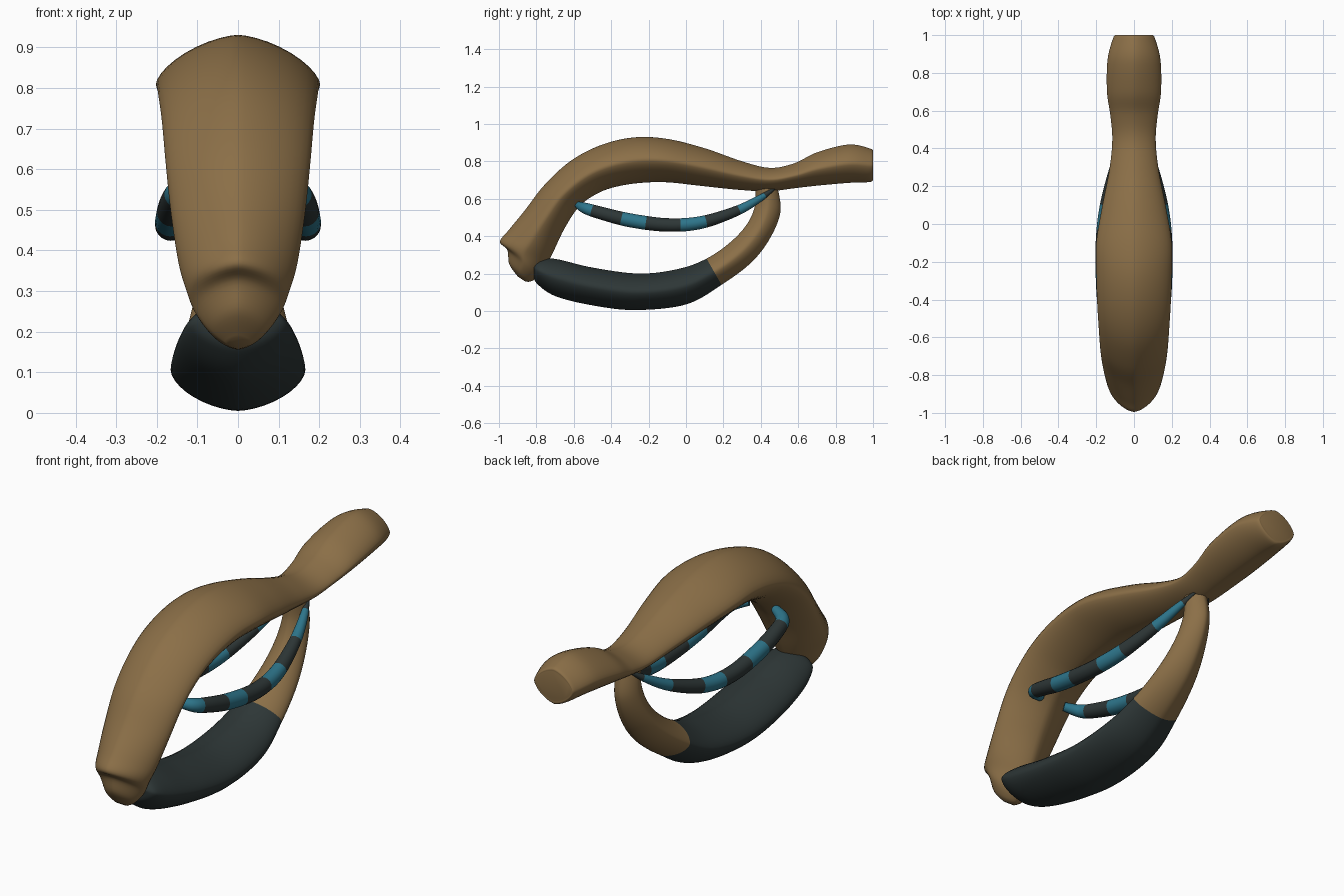
import bpy, bmesh
from math import sin, cos, pi, radians
from mathutils import Vector

if "Cube" in bpy.data.objects:
    bpy.data.objects.remove(bpy.data.objects["Cube"])


def material(name, colour):
    mat = bpy.data.materials.new(name)
    mat.use_nodes = True
    mat.diffuse_color = (*colour, 1)
    mat.node_tree.nodes["Principled BSDF"].inputs["Base Color"].default_value = (*colour, 1)
    return mat


brown = material("wood brown", (0.26, 0.16, 0.064))
dark = material("dark slate", (0.027, 0.038, 0.038))
teal = material("teal", (0.027, 0.18, 0.26))


def smooth_rows(rows, steps):
    """Catmull-Rom interpolation of every column of the station rows."""
    rows = [Vector(r) for r in rows]
    pts = [rows[0]] + rows + [rows[-1]]
    out = []
    for a, b, c, d in zip(pts, pts[1:], pts[2:], pts[3:]):
        for i in range(steps):
            t = i / steps
            m, n = (c - a) / 2, (d - b) / 2
            out.append(b + m * t + (3 * (c - b) - 2 * m - n) * t**2
                       + (2 * (b - c) + m + n) * t**3)
    return out + [rows[-1]]


def loft(name, frames, power, mats, pick, sides=40):
    """Skin rounded-diamond rings; each frame is centre, side axis, up axis."""
    bm = bmesh.new()
    rings = []
    for centre, side, up in frames:
        ring = []
        for k in range(sides):
            c, s = cos(2 * pi * k / sides), sin(2 * pi * k / sides)
            u = abs(c) ** (2 / power) * (1 if c > 0 else -1)
            v = abs(s) ** (2 / power) * (1 if s > 0 else -1)
            ring.append(bm.verts.new(centre + side * u + up * v))
        rings.append(ring)
    for i, (r, q) in enumerate(zip(rings, rings[1:])):
        colour = pick(i, (frames[i][0] + frames[i + 1][0]) / 2)
        for k in range(sides):
            j = (k + 1) % sides
            bm.faces.new((r[k], r[j], q[j], q[k])).material_index = colour
    for i, ring in ((0, rings[0]), (len(rings) - 1, rings[-1])):
        bm.faces.new(ring).material_index = pick(i, frames[i][0])
    bmesh.ops.recalc_face_normals(bm, faces=bm.faces)
    mesh = bpy.data.meshes.new(name)
    bm.to_mesh(mesh)
    bm.free()
    for mat in mats:
        mesh.materials.append(mat)
    obj = bpy.data.objects.new(name, mesh)
    bpy.context.collection.objects.link(obj)
    bpy.ops.object.select_all(action='DESELECT')
    obj.select_set(True)
    bpy.context.view_layer.objects.active = obj
    bpy.ops.object.shade_smooth_by_angle(angle=radians(45))


def bar_frames(rows, steps):
    """Stations: outer edge y, z, inner edge y, z, half width."""
    frames = []
    for oy, oz, iy, iz, w in smooth_rows(rows, steps):
        outer, inner = Vector((0, oy, oz)), Vector((0, iy, iz))
        frames.append(((outer + inner) / 2, Vector((w, 0, 0)), (outer - inner) / 2))
    return frames


# Arched upper body, from the tail handle to the notched nose
body = [
    (1, .85, 1, .71, .095), (.985, .868, .985, .69, .11),
    (.87, .89, .87, .685, .14), (.7, .848, .7, .67, .143),
    (.58, .79, .57, .655, .125), (.45, .765, .44, .64, .115),
    (.3, .8, .28, .648, .13), (.1, .87, .07, .67, .17),
    (-.1, .92, -.1, .688, .2), (-.28, .928, -.24, .685, .2),
    (-.46, .885, -.37, .665, .195), (-.62, .8, -.47, .63, .187),
    (-.76, .67, -.57, .56, .178), (-.86, .54, -.65, .44, .165),
    (-.95, .43, -.71, .315, .147), (-.995, .37, -.745, .25, .13),
    (-.955, .325, -.79, .185, .108), (-.945, .25, -.83, .158, .07),
    (-.9, .185, -.86, .158, .03),
]
loft("upper_body", bar_frames(body, 6), 1.55, [brown], lambda i, c: 0)

# Lower bar: dark grip in front, brown strut rising behind
lower = [
    (-.815, .2, -.81, .26, .08), (-.8, .15, -.77, .282, .12),
    (-.7, .08, -.68, .275, .145), (-.5, .03, -.5, .232, .162),
    (-.27, .005, -.25, .2, .165), (0, .035, -.04, .225, .152),
    (.19, .14, .11, .28, .125), (.35, .26, .24, .37, .1),
    (.45, .39, .33, .47, .078), (.505, .53, .37, .57, .062),
    (.49, .66, .37, .665, .055),
]
STEPS = 8
loft("lower_grip_and_strut", bar_frames(lower, STEPS), 1.65, [dark, brown],
     lambda i, c: 0 if i < 6 * STEPS else 1)

# Banded side strips, bowed outward and hooked into the body
strip = [
    (.07, -.575, .565, .02), (.135, -.535, .548, .03), (.155, -.46, .525, .034),
    (.165, -.3, .485, .037), (.167, -.1, .46, .036), (.15, .08, .473, .034),
    (.11, .27, .535, .027), (.07, .4, .605, .018), (.035, .48, .66, .005),
]
bands = (-.5, -.35, -.22, -.03, .1, .28, .42)


def band_colour(i, centre):
    return sum(centre.y > b for b in bands) % 2


for side, label in ((1, "left"), (-1, "right")):
    rows = smooth_rows(strip, 16)
    pts = [Vector((side * r[0], r[1], r[2])) for r in rows]
    frames = []
    for i, p in enumerate(pts):
        tangent = (pts[min(i + 1, len(pts) - 1)] - pts[max(i - 1, 0)]).normalized()
        across = tangent.cross(Vector((0, 0, 1))).normalized()
        frames.append((p, across * rows[i][3], across.cross(tangent) * rows[i][3]))
    loft(label + "_side_strip", frames, 2, [teal, dark], band_colour, 20)
